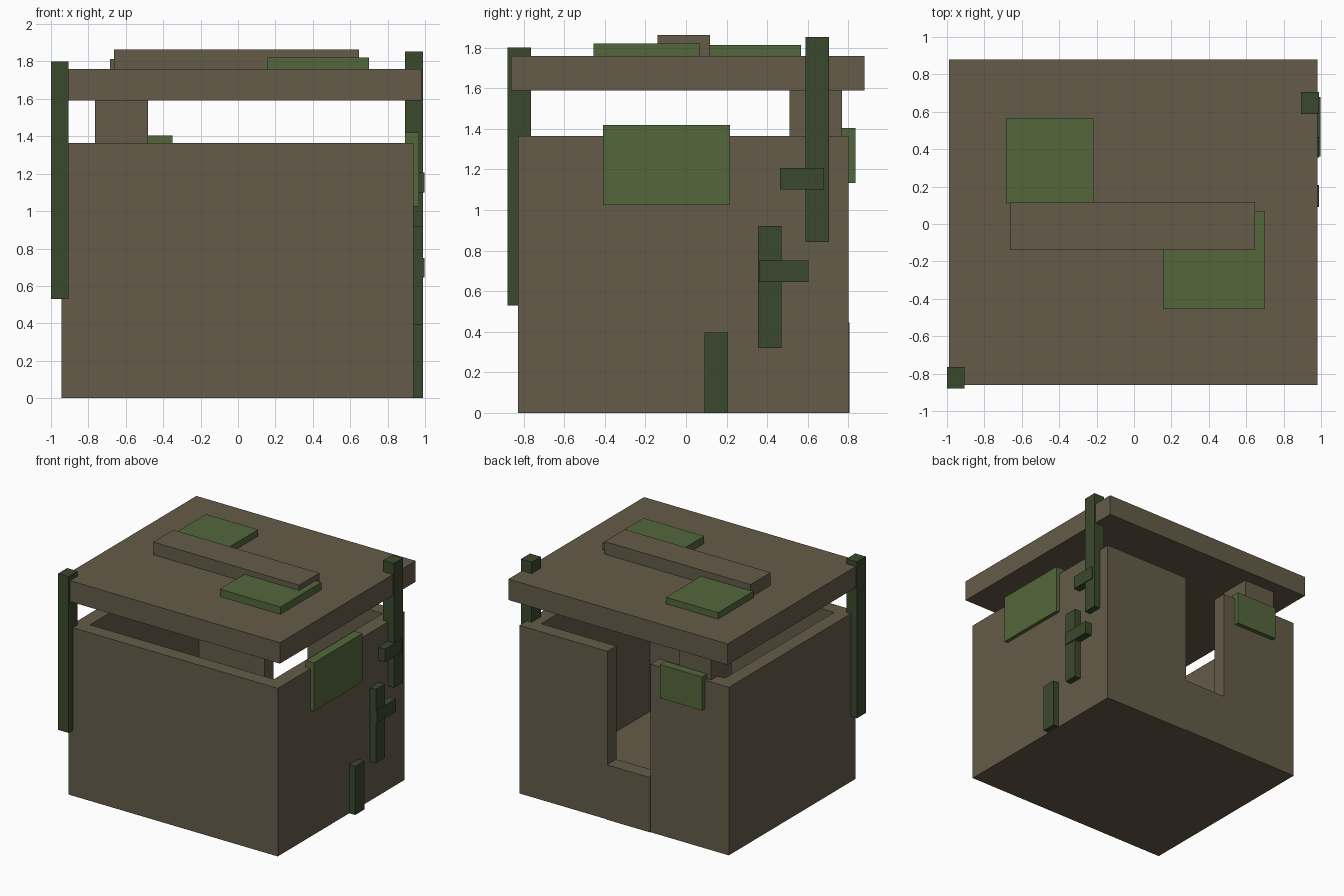
import bpy
import bmesh

cube = bpy.data.objects.get("Cube")
if cube:
    bpy.data.objects.remove(cube, do_unlink=True)


def material(name, rgb):
    mat = bpy.data.materials.new(name)
    mat.use_nodes = True
    mat.diffuse_color = (*rgb, 1)
    bsdf = next(n for n in mat.node_tree.nodes if n.type == 'BSDF_PRINCIPLED')
    bsdf.inputs["Base Color"].default_value = (*rgb, 1)
    bsdf.inputs["Roughness"].default_value = 0.9
    return mat


STONE = material("brown_stone", (0.130, 0.107, 0.067))
MOSS = material("moss_green", (0.087, 0.136, 0.045))
VINE = material("dark_vine_green", (0.044, 0.065, 0.026))


def prism(name, outline, z0, z1, mat):
    """Extrude a flat outline from z0 up to z1."""
    bm = bmesh.new()
    face = bm.faces.new([bm.verts.new((x, y, z0)) for x, y in outline])
    top = bmesh.ops.extrude_face_region(bm, geom=[face])["geom"]
    bmesh.ops.translate(bm, vec=(0, 0, z1 - z0),
                        verts=[g for g in top if isinstance(g, bmesh.types.BMVert)])
    bmesh.ops.recalc_face_normals(bm, faces=bm.faces)
    mesh = bpy.data.meshes.new(name)
    bm.to_mesh(mesh)
    bm.free()
    mesh.materials.append(mat)
    obj = bpy.data.objects.new(name, mesh)
    bpy.context.collection.objects.link(obj)
    return obj


def box(name, xs, ys, zs, mat):
    (x0, x1), (y0, y1) = xs, ys
    return prism(name, [(x0, y0), (x1, y0), (x1, y1), (x0, y1)], *zs, mat)


# Hollow chest: walls as one C-shaped outline, open at the gap in the back
X0, X1, Y0, Y1, H, T = -0.945, 0.937, -0.828, 0.80, 1.365, 0.115
GAP0, GAP1 = -0.24, 0.147
prism("chest_walls", [
    (GAP0, Y1), (X0, Y1), (X0, Y0), (X1, Y0), (X1, Y1), (GAP1, Y1),
    (GAP1, Y1 - T), (X1 - T, Y1 - T), (X1 - T, Y0 + T),
    (X0 + T, Y0 + T), (X0 + T, Y1 - T), (GAP0, Y1 - T)], 0, H, STONE)
box("chest_floor", (X0 + T, X1 - T), (Y0 + T, Y1 - T), (0, 0.12), STONE)
box("broken_wall_sill", (GAP0, GAP1), (Y1 - T, Y1 + 0.005), (0, 0.445), STONE)

# Raised lid, its prop and the bar on top
box("lid_prop", (-0.765, -0.48), (0.51, 0.77), (1.30, 1.60), STONE)
box("lid_slab", (-0.99, 0.98), (-0.862, 0.88), (1.59, 1.76), STONE)
box("lid_bar", (-0.663, 0.648), (-0.14, 0.118), (1.75, 1.863), STONE)

# Moss patches
box("moss_lid_back", (-0.685, -0.217), (0.11, 0.567), (1.75, 1.813), MOSS)
box("moss_lid_front", (0.155, 0.70), (-0.455, 0.07), (1.75, 1.82), MOSS)
box("moss_left_wall", (0.893, 0.967), (-0.408, 0.218), (1.025, 1.42), MOSS)
box("moss_back_wall", (-0.73, -0.35), (0.765, 0.835), (1.132, 1.405), MOSS)

# Vines
box("vine_right_front", (-1.0, -0.905), (-0.88, -0.765), (0.53, 1.80), VINE)
for name, x0, x1, ys, zs in [
        ("vine_left_upper", 0.893, 0.99, (0.588, 0.705), (0.843, 1.853)),
        ("vine_left_upper_branch", 0.90, 0.998, (0.463, 0.68), (1.10, 1.207)),
        ("vine_left_middle", 0.90, 0.99, (0.355, 0.47), (0.32, 0.92)),
        ("vine_left_middle_branch", 0.90, 0.998, (0.36, 0.603), (0.645, 0.75)),
        ("vine_left_lower", 0.90, 0.99, (0.09, 0.208), (0.0, 0.395))]:
    box(name, (x0, x1), ys, zs, VINE)
